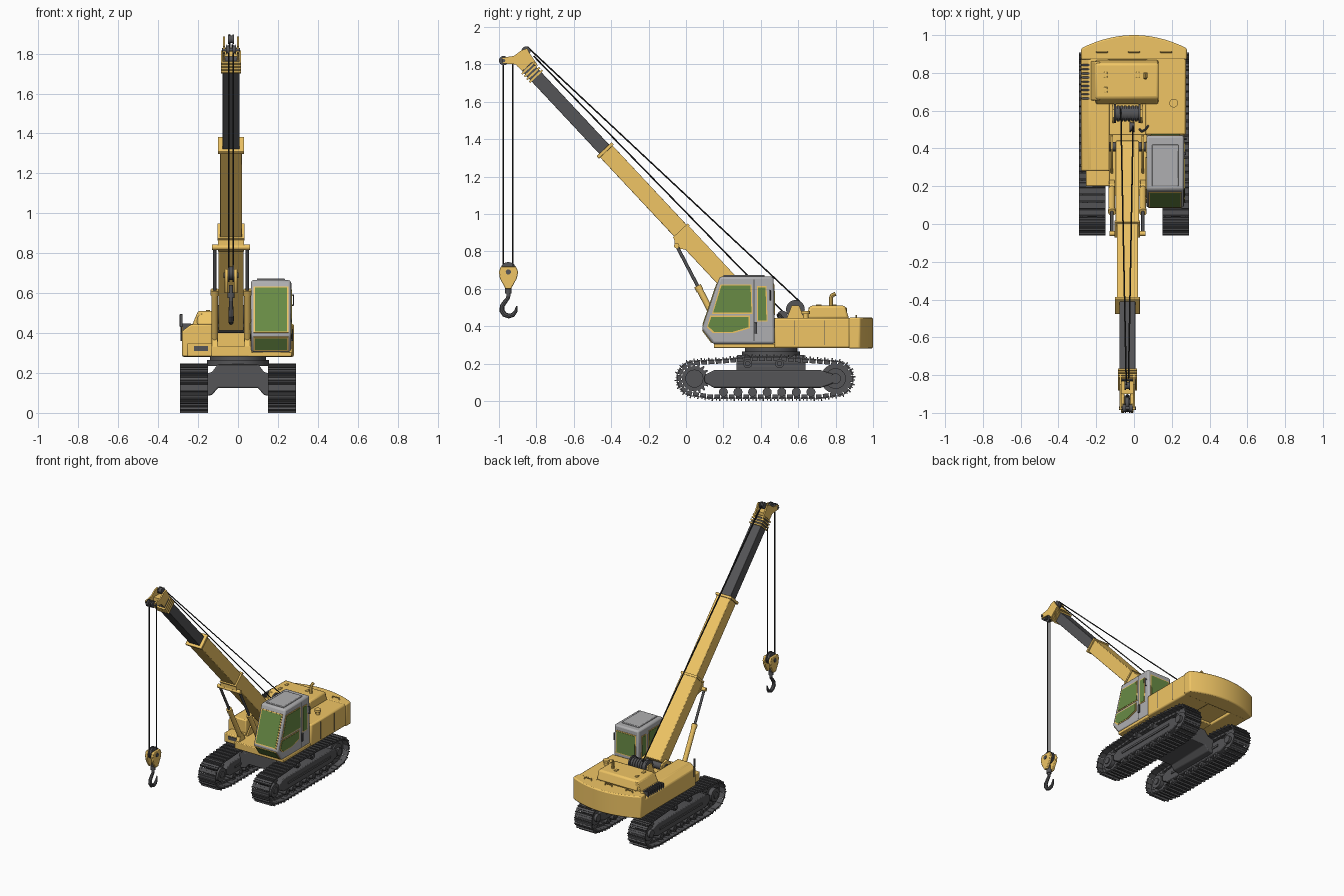
import bpy, bmesh, math
from mathutils import Matrix, Vector

if "Cube" in bpy.data.objects:
    bpy.data.objects.remove(bpy.data.objects["Cube"])

def mat(name, c):
    m = bpy.data.materials.new(name)
    m.diffuse_color = (*c, 1)
    m.use_nodes = True
    m.node_tree.nodes["Principled BSDF"].inputs["Base Color"].default_value = m.diffuse_color
    return m
YEL = mat("yellow", (0.87, 0.56, 0.13))
DARK = mat("dark_grey", (0.09, 0.09, 0.095))
LIGHT = mat("light_grey", (0.43, 0.43, 0.44))
GLASS = mat("green_glass", (0.14, 0.26, 0.06))
BLACK = mat("cable_black", (0.02, 0.02, 0.02))

def finish(name, bm, m, bev=0):
    bmesh.ops.recalc_face_normals(bm, faces=bm.faces)
    me = bpy.data.meshes.new(name)
    bm.to_mesh(me)
    bm.free()
    me.materials.append(m)
    o = bpy.data.objects.new(name, me)
    bpy.context.collection.objects.link(o)
    if bev:
        b = o.modifiers.new("bevel", "BEVEL")
        b.width, b.segments, b.limit_method = bev, 2, 'ANGLE'
    return o

def prism(name, pts, a0, a1, m, axis="x", bev=0):
    """Extrude a 2D profile along an axis (x: yz, y: xz, z: xy)."""
    put = {"x": lambda p, a: (a, p[0], p[1]), "y": lambda p, a: (p[0], a, p[1]),
           "z": lambda p, a: (p[0], p[1], a)}[axis]
    bm = bmesh.new()
    lo = [bm.verts.new(put(p, a0)) for p in pts]
    hi = [bm.verts.new(put(p, a1)) for p in pts]
    bm.faces.new(lo)
    bm.faces.new(hi)
    for i in range(len(pts)):
        j = (i + 1) % len(pts)
        bm.faces.new((lo[i], lo[j], hi[j], hi[i]))
    return finish(name, bm, m, bev)

def box(name, x0, x1, y0, y1, z0, z1, m, bev=0):
    return prism(name, [(x0, y0), (x1, y0), (x1, y1), (x0, y1)], z0, z1, m, "z", bev)

def cyls(name, parts, m, segs=24):
    bm = bmesh.new()
    for p0, p1, r in parts:
        p0, p1 = Vector(p0), Vector(p1)
        d = p1 - p0
        M = Matrix.Translation((p0 + p1) / 2) @ d.to_track_quat('Z', 'Y').to_matrix().to_4x4()
        bmesh.ops.create_cone(bm, cap_ends=True, segments=segs, radius1=r, radius2=r, depth=d.length, matrix=M)
    return finish(name, bm, m)

def xcyls(name, y, z, parts, m, segs=24):
    return cyls(name, [((a, y, z), (b, y, z), r) for a, b, r in parts], m, segs)

def sheave(name, x, y, z, r, w, m=DARK):
    h = w / 2
    xcyls(name, y, z, [(x - h, x + h, r * .8), (x - h, x - h * .5, r), (x + h * .5, x + h, r)], m)

def tube(name, pts, r, m, radii=None):
    cu = bpy.data.curves.new(name, 'CURVE')
    cu.dimensions, cu.bevel_depth, cu.bevel_resolution, cu.use_fill_caps = '3D', r, 2, True
    sp = cu.splines.new('POLY')
    sp.points.add(len(pts) - 1)
    for i, p in enumerate(pts):
        sp.points[i].co = (*p, 1)
        sp.points[i].radius = radii[i] if radii else 1
    tmp = bpy.data.objects.new(name + "_path", cu)
    me = bpy.data.meshes.new_from_object(tmp)
    bpy.data.objects.remove(tmp)
    me.materials.clear()
    me.materials.append(m)
    bpy.context.collection.objects.link(bpy.data.objects.new(name, me))

# Crawler track path (y, z), clockwise seen from +x
FY, RY, WZ, R = 0.045, 0.80, 0.12, 0.093
arc = lambda cy, a0, a1: [(cy + R * math.cos(math.radians(a0 + (a1 - a0) * i / 14)),
                           WZ + R * math.sin(math.radians(a0 + (a1 - a0) * i / 14))) for i in range(15)]
path = (arc(FY, 250, 95) + [(0.2, 0.222), (0.32, 0.234), (0.52, 0.234), (0.66, 0.224)]
        + arc(RY, 85, -70) + [(0.72, 0.014), (0.13, 0.014)])
path = [Vector(p) for p in path]

def resample(pts, n):
    segs = [(pts[i], pts[(i + 1) % len(pts)]) for i in range(len(pts))]
    total = sum((b - a).length for a, b in segs)
    out = []
    for k in range(n):
        d = total * k / n
        for a, b in segs:
            L = (b - a).length
            if d <= L:
                out.append(a.lerp(b, d / L))
                break
            d -= L
    return out, total / n
shoes, pitch = resample(path, 54)

def gear(cy, cz, r0, r1, n):
    return [(cy + r * math.cos((i + f) * math.tau / n), cz + r * math.sin((i + f) * math.tau / n))
            for i in range(n) for f, r in ((0, r0), (.3, r0), (.45, r1), (.7, r1))]

for side, s in (("left", -1), ("right", 1)):
    xc = s * 0.22
    bm = bmesh.new()
    for i, p in enumerate(shoes):
        t = (shoes[(i + 1) % len(shoes)] - shoes[i - 1]).normalized()
        F = Matrix(((1, 0, 0, xc), (0, t.x, -t.y, p.x), (0, t.y, t.x, p.y), (0, 0, 0, 1)))
        # shoe plate, grouser bar, inner chain link
        for w, l, h, dy, dz in ((.14, pitch * .93, .008, 0, 0), (.14, .007, .012, -pitch * .35, .008),
                                (.14, .005, .008, pitch * .1, .006), (.05, pitch * .8, .018, 0, -.012)):
            bmesh.ops.create_cube(bm, size=1, matrix=F @ Matrix.Translation((0, dy, dz)) @ Matrix.Diagonal((w, l, h, 1)))
    finish(side + "_track_shoes", bm, DARK)
    prism(side + "_sprocket", gear(FY, WZ, .066, .083, 18), xc - .025, xc + .025, DARK)
    xcyls(side + "_sprocket_hub", FY, WZ, [(xc - .055, xc + .055, .048), (xc - .062, xc + .062, .024)], DARK)
    xcyls(side + "_idler", RY, WZ, [(xc - .03, xc + .03, .08), (xc - .04, xc + .04, .055), (xc - .06, xc + .06, .028)], DARK)
    prism(side + "_track_frame", [(.10, .10), (.15, .07), (.72, .07), (.8, .1), (.8, .14), (.72, .165), (.15, .165), (.10, .14)],
          xc - .052, xc + .052, DARK, bev=.006)
    box(side + "_frame_rib", xc - .058, xc + .058, .2, .7, .11, .125, DARK)
    for k in range(7):
        xcyls(f"{side}_roller_{k}", .2 + k * .078, .048, [(xc - .05, xc + .05, .024), (xc - .058, xc + .058, .012)], DARK, 16)
    for k, y in enumerate((.33, .5)):
        xcyls(f"{side}_carrier_roller_{k}", y, .2, [(xc - .045, xc + .045, .024), (xc - .055, xc + .055, .014)], DARK, 16)

# Centre undercarriage and turntable
prism("centre_frame", [(-.18, .08), (-.13, .09), (-.1, .125), (.1, .125), (.13, .09), (.18, .08), (.18, .19),
                       (.13, .205), (.1, .245), (-.1, .245), (-.13, .205), (-.18, .19)], .27, .64, DARK, "y", .006)
cyls("turntable", [((0, .455, .235), (0, .455, .265), .155), ((0, .455, .26), (0, .455, .288), .14)], DARK, 48)

# Upper body decks
prism("left_deck", [(-.28, .283), (-.13, .283), (-.13, .444), (-.235, .444), (-.28, .41)], .28, .9, YEL, "y", .008)
box("right_deck", .06, .275, .472, .9, .283, .444, YEL, .01)
box("cab_floor", .05, .268, .15, .5, .283, .306, YEL, .004)
box("centre_floor", -.135, .07, .15, .66, .283, .335, YEL, .005)
box("winch_platform", -.135, .07, .47, .9, .3, .432, YEL, .006)
box("front_left_step", -.255, -.13, .2, .29, .283, .35, YEL, .006)
box("front_step_vent", -.22, -.15, .196, .2, .31, .335, DARK)
arcpts = [(.28 * math.cos(a), .925 + .075 * math.sin(a) ** 1.0) for a in
          (math.pi * i / 24 for i in range(25))]
arcpts = [(x, .93 + .07 * (1 - (x / .28) ** 2)) for x in (.28 - .56 * i / 24 for i in range(25))]
prism("counterweight", [(-.28, .87), (.28, .87)] + arcpts, .281, .446, YEL, "z", .008)
prism("engine_hood", [(.63, .44), (.665, .51), (.85, .51), (.872, .44)], -.205, .13, YEL, bev=.012)
prism("hood_shoulder", [(-.23, .44), (-.205, .5), (-.18, .5), (-.18, .44)], .655, .86, YEL, "y", .004)
for k in range(9):
    y = .66 + k * .022
    box(f"vent_slat_{k}", -.279, -.235, y, y + .01, .4, .447, DARK)
for k, (x, y) in enumerate(((-.15, .79), (-.15, .71), (.02, .79))):
    box(f"hood_latch_{k}", x - .01, x + .01, y - .015, y + .015, .505, .516, YEL, .003)
for k, x in enumerate((-.17, 0, .17)):
    tube(f"lift_handle_{k}", [(x - .03, .91, .44), (x - .025, .91, .458), (x + .025, .91, .458), (x + .03, .91, .44)], .004, YEL)
tube("exhaust_pipe", [(.06, .775, .5), (.06, .775, .55), (.06, .78, .565), (.06, .8, .573)], .011, YEL)
cyls("filler_cap", [((.21, .64, .44), (.21, .64, .468), .014), ((.21, .64, .465), (.21, .64, .482), .023)], YEL)
tube("left_handrail", [(-.283, .31, .36), (-.285, .31, .49), (-.283, .31, .495)], .004, DARK)
box("left_mirror", -.292, -.277, .302, .31, .43, .495, DARK, .003)
for k, y in enumerate((.58, .74)):
    box(f"deck_panel_seam_{k}", .274, .2765, y, y + .004, .3, .43, DARK)

# Cab
cab = [(.145, .305), (.475, .305), (.468, .665), (.18, .665), (.085, .385)]
CX0, CX1 = .065, .265
prism("cab_shell", cab, CX0, CX1, LIGHT, bev=.012)

def pane(name, a, b, t0, t1, x0, x1):
    """Framed window lying on the cab edge a-b."""
    a, b = Vector(a), Vector(b)
    d = (b - a).normalized()
    n = Vector((-d.y, d.x))
    for part, g, h, m in (("frame", .007, .003, YEL), ("glass", 0, .005, GLASS)):
        p, q = a.lerp(b, t0) - d * g, a.lerp(b, t1) + d * g
        prism(f"{name}_{part}", [p - n * .01, q - n * .01, q + n * h, p + n * h], x0 - g, x1 + g, m)
pane("front_window", cab[4], cab[3], .08, .86, .085, .245)
pane("lower_front_window", cab[0], cab[4], .15, .88, .085, .245)
pane("rear_window", cab[2], cab[1], .12, .55, .09, .24)

def grow(pts, g):
    c = sum((Vector(p) for p in pts), Vector((0, 0))) / len(pts)
    return [(p[0] + math.copysign(g, p[0] - c.x), p[1] + math.copysign(g, p[1] - c.y)) for p in pts]
side_windows = {"door_upper": [(.145, .472), (.35, .472), (.345, .618), (.19, .618)],
                "door_lower": [(.15, .37), (.25, .37), (.335, .395), (.335, .45), (.135, .45), (.118, .4)],
                "rear_quarter": [(.385, .43), (.43, .43), (.425, .608), (.385, .608)]}
for sn, x, s in (("right", CX1, 1), ("left", CX0, -1)):
    for wn, pts in side_windows.items():
        for part, g, h, m in (("frame", .006, .003, YEL), ("glass", 0, .005, GLASS)):
            prism(f"{sn}_{wn}_{part}", grow(pts, g), x - s * .01, x + s * h, m)
box("door_handle", .264, .275, .365, .38, .36, .42, DARK, .003)
box("door_seam", .264, .267, .362, .365, .32, .65, DARK)
box("roof_hatch", .095, .235, .2, .42, .66, .674, LIGHT, .004)
tube("cab_handrail", [(.266, .45, .54), (.278, .45, .54), (.278, .45, .59), (.266, .45, .59)], .004, DARK)

# Telescopic boom: P(along, up) gives a yz point in the boom frame
BX = -.035
U, N = Vector((-.683, .730)), Vector((.730, .683))
P = lambda s, o=0: Vector((.42, .43)) + U * s + N * o
def beam(name, s0, s1, h, w, m, bev=0):
    prism(name, [P(s0, -h), P(s1, -h), P(s1, h), P(s0, h)], BX - w, BX + w, m, bev=bev)
beam("boom_base_section", 0.02, .66, .05, .062, YEL, .005)
beam("boom_base_collar", .645, .66, .055, .067, YEL)
beam("boom_mid_section", .65, 1.25, .046, .056, YEL, .004)
beam("boom_mid_collar", 1.238, 1.256, .055, .066, YEL, .002)
beam("boom_tip_section", 1.24, 1.86, .036, .043, DARK, .003)
for k in range(4):
    beam(f"boom_tip_rib_{k}", 1.785 + k * .02, 1.795 + k * .02, .047, .05, YEL)
xcyls("boom_pivot", .41, .425, [(BX - .095, BX + .095, .025)], DARK)
head = [(-.795, 1.80), (-.83, 1.85), (-.85, 1.885), (-.88, 1.875), (-.92, 1.845), (-.985, 1.835),
        (-.98, 1.805), (-.91, 1.80), (-.885, 1.775), (-.86, 1.745)]
for k, s in enumerate((-1, 1)):
    x = BX + s * .036
    prism(f"head_plate_{k}", head, x - .005, x + .005, YEL)
    sheave(f"head_sheave_{k}", BX + s * .017, -.975, 1.82, .025, .018)
    # pivot brackets and luffing cylinders either side of the boom
    x = BX + s * .082
    prism(f"boom_bracket_{k}", [(.24, .3), (.5, .3), (.46, .46), (.40, .48), (.36, .45)], x - .007, x + .007, YEL, bev=.003)
    a, b, c = (x, .195, .36), (x, .065, .61), (x, -.05, .83)
    cyls(f"luffing_barrel_{k}", [(a, b, .017), ((x, .075, .59), (x, .062, .616), .02)], YEL)
    cyls(f"luffing_rod_{k}", [(b, c, .009)], DARK, 16)
    prism(f"luffing_foot_{k}", [(.15, .3), (.25, .3), (.21, .385), (.18, .385)], x - .015, x + .015, YEL, bev=.003)
xcyls("luffing_pin", -.05, .83, [(BX - .095, BX + .095, .014)], YEL)
prism("luffing_lug", [P(.56, -.045), P(.66, -.045), (-.062, .838), (-.045, .816)], BX - .065, BX + .065, YEL)
box("head_core", BX - .034, BX + .034, -.9, -.83, 1.785, 1.83, YEL)
sheave("head_top_sheave", BX, -.855, 1.872, .024, .03)
xcyls("head_axles", -.975, 1.82, [(BX - .045, BX + .045, .009)], DARK, 12)

# Winch
xcyls("winch_drum", .585, .49, [(-.1, .03, .036), (-.105, -.095, .05), (.025, .035, .05)]
      + [(-.09 + k * .019, -.077 + k * .019, .042) for k in range(6)], DARK, 28)
for k, x in enumerate((-.115, .035)):
    prism(f"winch_bracket_{k}", [(.53, .42), (.64, .42), (.605, .51), (.565, .51)], x, x + .01, YEL)
sheave("guide_pulley", -.01, .515, .455, .028, .025)
tube("hydraulic_hose", [(.03, .5, .43), (.04, .49, .46), (.06, .5, .465), (.075, .52, .44)], .006, DARK)

# Cables
tube("hoist_cable", [(-.07, .61, .53), (BX - .006, -.85, 1.895)], .004, BLACK)
tube("second_cable", [(-.005, .52, .475), (BX + .006, -.815, 1.845)], .004, BLACK)
tube("drop_cable_front", [(BX - .012, -.978, 1.82), (BX - .012, -.978, .71)], .004, BLACK)
tube("drop_cable_rear", [(BX + .012, -.925, 1.81), (BX + .012, -.925, .71)], .004, BLACK)

# Hook block
block = [(-.99, .72), (-.91, .72), (-.897, .69), (-.905, .655), (-.935, .6), (-.965, .6), (-.995, .655), (-1.0, .69)]
for k, s in enumerate((-1, 1)):
    x = BX + s * .024
    prism(f"hook_block_plate_{k}", block, x - .009, x + .009, YEL, bev=.004)
sheave("hook_block_sheave", BX, -.95, .7, .043, .028)
xcyls("hook_block_axle", -.95, .69, [(BX - .038, BX + .038, .014)], DARK, 16)
cyls("hook_neck", [((BX, -.95, .56), (BX, -.95, .64), .011), ((BX, -.95, .575), (BX, -.95, .603), .018)], DARK)
hook = [(-.95, .575), (-.952, .55), (-.968, .53), (-.983, .508), (-.984, .483), (-.97, .462),
        (-.947, .454), (-.924, .461), (-.91, .48), (-.904, .508)]
tube("hook", [(BX, y, z) for y, z in hook], .012, DARK, [.8, .85, .95, 1.05, 1.15, 1.15, 1.1, .95, .75, .35])

# Smooth round parts, keep edges sharp
bpy.ops.object.select_all(action='SELECT')
bpy.context.view_layer.objects.active = bpy.data.objects["hook"]
bpy.ops.object.shade_smooth_by_angle(angle=math.radians(35))
